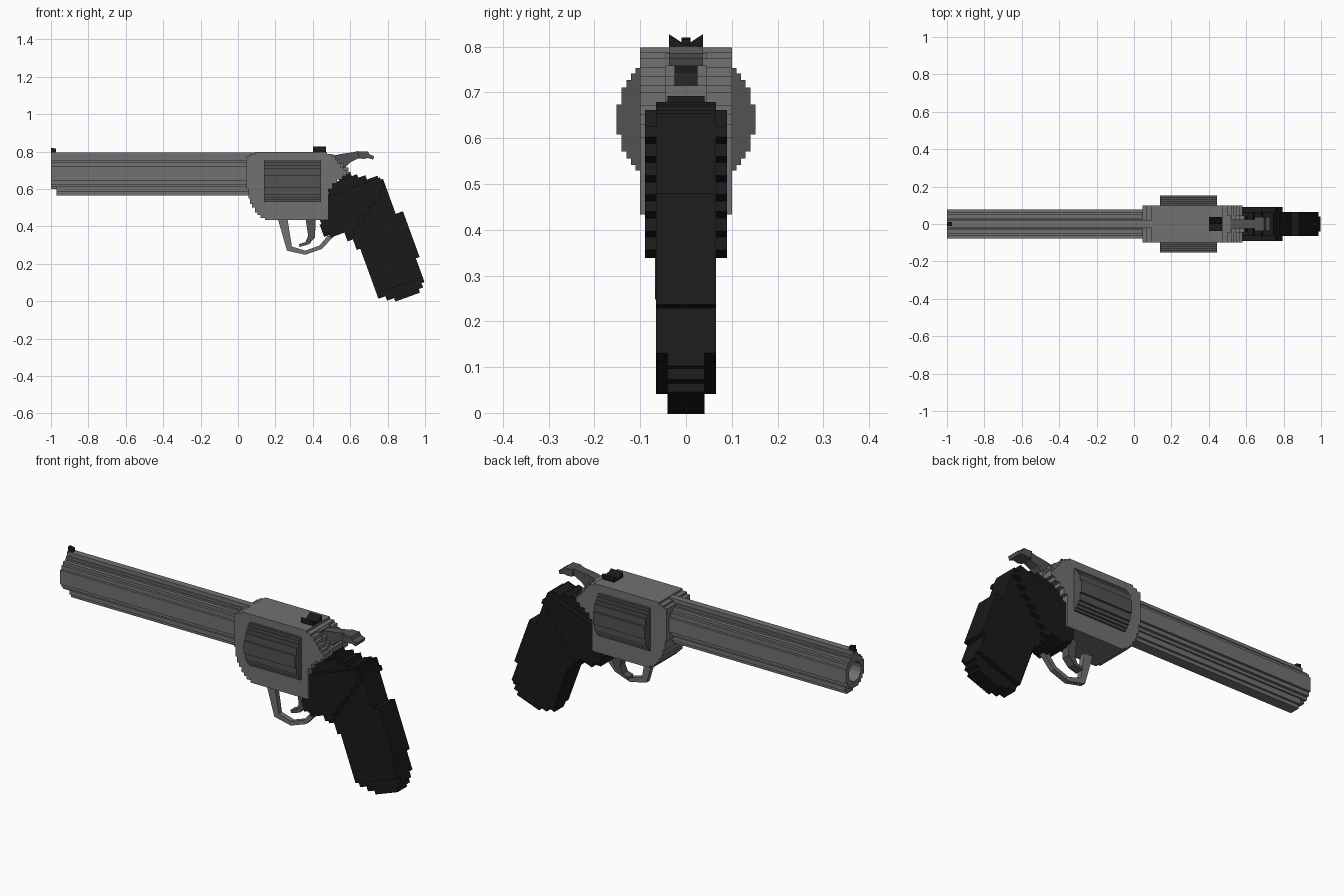
import bpy, bmesh, math

if "Cube" in bpy.data.objects:
    bpy.data.objects.remove(bpy.data.objects["Cube"])


def material(name, v):
    m = bpy.data.materials.new(name)
    m.diffuse_color = (v, v, v, 1)
    m.use_nodes = True
    m.node_tree.nodes["Principled BSDF"].inputs["Base Color"].default_value = m.diffuse_color
    return m


STEEL, DARK_STEEL, BLACK = material("steel", .165), material("dark_steel", .085), material("black", .01)


def side(p, d):            # profile in x-z, extruded along y
    return (p[0], d, p[1])


def cross(p, d):           # profile in y-z, extruded along x
    return (d, p[0], p[1])


TILT = math.radians(20)


def tilted(p, d):          # profile in the leaning grip plane
    c, s = math.cos(TILT), math.sin(TILT)
    return (c * p[0] - s * p[1], d, s * p[0] + c * p[1])


def prism(name, pts, d0, d1, place, mat):
    bm = bmesh.new()
    clean = [p for i, p in enumerate(pts) if p != pts[i - 1]]
    face = bm.faces.new([bm.verts.new(place(p, d0)) for p in clean])
    ext = bmesh.ops.extrude_face_region(bm, geom=[face])
    a, b = place((0, 0), d0), place((0, 0), d1)
    verts = [v for v in ext["geom"] if isinstance(v, bmesh.types.BMVert)]
    bmesh.ops.translate(bm, verts=verts, vec=[q - p for p, q in zip(a, b)])
    bmesh.ops.recalc_face_normals(bm, faces=bm.faces)
    me = bpy.data.meshes.new(name)
    bm.to_mesh(me)
    bm.free()
    me.materials.append(mat)
    ob = bpy.data.objects.new(name, me)
    bpy.context.collection.objects.link(ob)
    return ob


def stairs(rows, bottom):
    """Rows of (top, left, right) become a stepped outline."""
    left, right = [], []
    ends = [r[0] for r in rows[1:]] + [bottom]
    for (top, l, r), end in zip(rows, ends):
        left += [(l, top), (l, end)]
        right += [(r, top), (r, end)]
    return left + right[::-1]


def mirrored(rows):
    return [(z, -w, w) for z, w in rows]


# Barrel with a stepped round section, a bored muzzle, a top rib and an underlug
barrel = prism("barrel", stairs(mirrored([
    (.764, .03), (.755, .05), (.74, .065), (.72, .078),
    (.645, .065), (.625, .05), (.61, .03)]), .60),
    -1, .08, cross, STEEL)
bpy.ops.mesh.primitive_cylinder_add(vertices=16, radius=.052, depth=.8,
                                    location=(-1, 0, .682), rotation=(0, math.pi / 2, 0))
bore = bpy.context.object
bore.name = "bore_cutter"
bore.hide_render = True
bore.display_type = 'WIRE'
cut = barrel.modifiers.new("bore", 'BOOLEAN')
cut.operation, cut.object, cut.solver = 'DIFFERENCE', bore, 'EXACT'

prism("barrel_rib", stairs(mirrored([(.796, .018), (.775, .025)]), .75), -1, .1, cross, STEEL)
prism("barrel_underlug", stairs(mirrored([(.625, .04), (.583, .028)]), .565),
      -.97, .08, cross, STEEL)

# Frame with stepped front and rear
prism("frame", stairs([
    (.798, .09, .475), (.787, .065, .50), (.775, .045, .52), (.755, .045, .535),
    (.735, .045, .55), (.715, .045, .565), (.70, .045, .58), (.67, .045, .56),
    (.65, .045, .53), (.63, .045, .505), (.60, .055, .485), (.55, .065, .485),
    (.52, .075, .485), (.50, .09, .485), (.475, .105, .485), (.46, .12, .485),
    (.445, .145, .485)], .433), -.1, .1, side, STEEL)

# Cylinder, stepped round
half = [(.121, .10), (.112, .11), (.10, .12), (.086, .13), (.07, .141), (.033, .152)]
ring = [(.641 + h, w) for h, w in half]
ring += [(.641 - half[i + 1][0], half[i][1]) for i in range(len(half) - 2, -1, -1)]
prism("cylinder", stairs(mirrored(ring), .52), .14, .445, cross, DARK_STEEL)

# Grip in three layers of thickness, leaning back
core = [(.445, .73, .80), (.42, .67, .83), (.40, .655, .87), (.375, .64, .93),
        (.35, .62, .952), (.32, .59, .952), (.27, .565, .952), (.235, .55, .952),
        (.165, .62, .952), (.15, .66, .993), (.10, .69, .993), (.04, .71, .993),
        (-.11, .71, .972), (-.245, .75, .955), (-.27, .79, .93)]
outer = [(.362, .63, .94)] + core[5:6] + [
    (.295, .58, .91), (.265, .56, .87), (.235, .55, .83),
    (.205, .55, .79), (.18, .58, .75), (.15, .66, .71)]
prism("grip_core", stairs(core, -.29), -.04, .04, tilted, BLACK)
prism("grip_body", stairs(core[1:-2], -.215), -.065, .065, tilted, BLACK)
prism("grip_swell", stairs(outer, .12), -.09, .09, tilted, BLACK)

# Hammer: body and swept spur
prism("hammer", [(.50, .66), (.50, .775), (.55, .787), (.585, .792), (.61, .795), (.64, .802),
                 (.67, .797), (.67, .765), (.64, .762), (.60, .742), (.575, .715), (.60, .66)],
      -.025, .025, side, DARK_STEEL)
prism("hammer_spur", [(.645, .765), (.645, .80), (.695, .80), (.702, .785), (.728, .775),
                      (.722, .757), (.695, .765), (.67, .76)], -.037, .037, side, DARK_STEEL)
prism("hammer_seat", stairs([(.785, .45, .515), (.76, .45, .545), (.735, .45, .565),
                             (.715, .45, .59)], .68), -.045, .045, side, STEEL)

# Sights
prism("rear_sight", [(-.037, .79), (-.037, .827), (0, .803), (.037, .827), (.037, .79)],
      .40, .47, cross, BLACK)
prism("front_sight", [(-1, .78), (-1, .82), (-.972, .815), (-.972, .78)],
      -.01, .01, side, BLACK)

# Trigger guard and trigger
prism("trigger_guard", [(.21, .45), (.262, .27), (.36, .248), (.45, .28), (.51, .345),
                        (.48, .35), (.435, .297), (.36, .27), (.288, .292), (.263, .45)],
      -.068, -.04, side, STEEL)
prism("trigger", [(.36, .45), (.375, .35), (.36, .315), (.325, .305), (.33, .29),
                  (.38, .305), (.412, .34), (.415, .45)], -.022, .022, side, DARK_STEEL)
